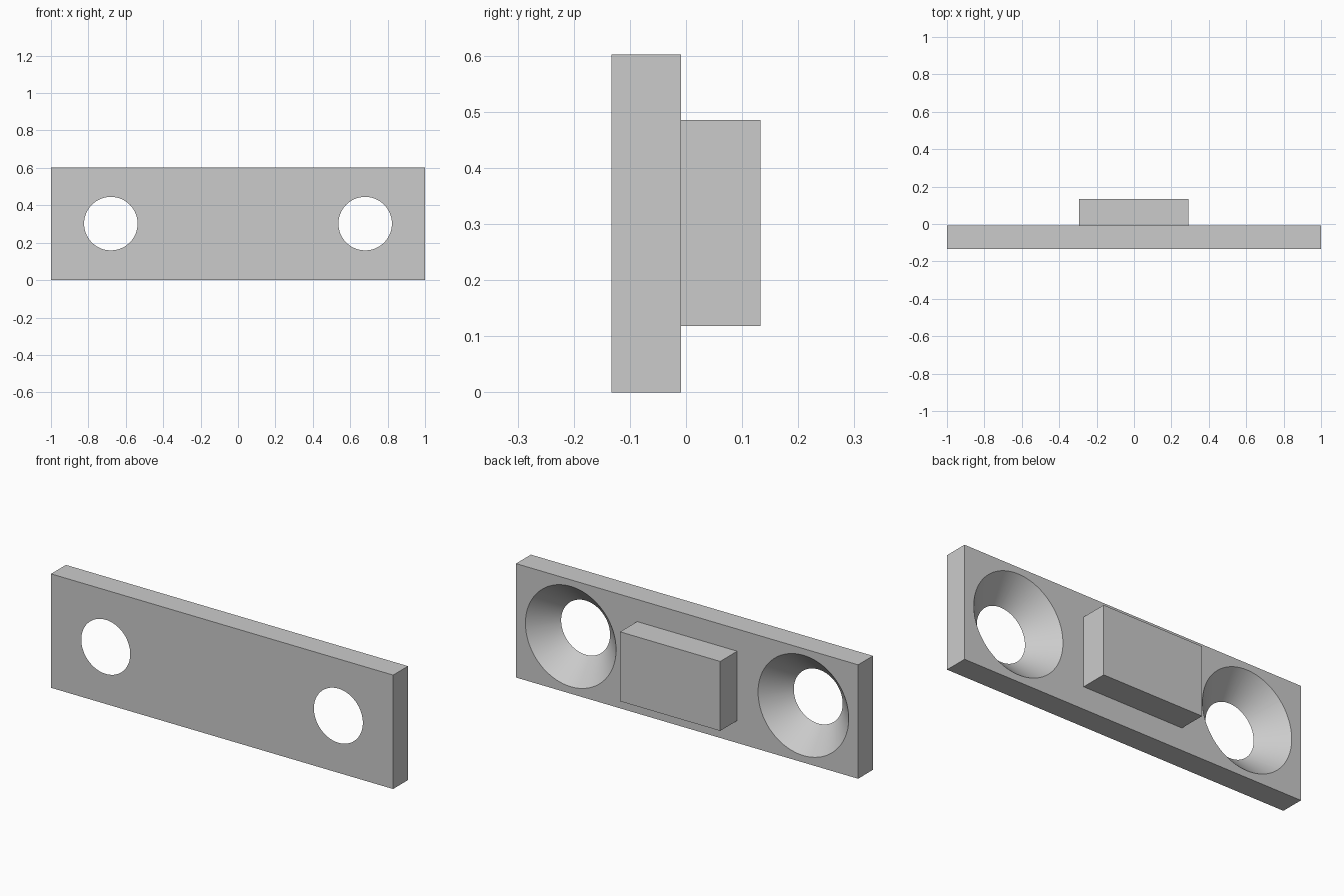
import bpy
import math

if "Cube" in bpy.data.objects:
    bpy.data.objects.remove(bpy.data.objects["Cube"], do_unlink=True)

FRONT, MID, BACK = -0.133, -0.009, 0.133
HEIGHT = 0.602
HOLE_X, HOLE_Z = 0.68, 0.302
R_FRONT, R_BACK = 0.143, 0.265

grey = bpy.data.materials.new("light grey")
grey.use_nodes = True
colour = (0.6, 0.6, 0.6, 1)
grey.diffuse_color = colour
grey.node_tree.nodes["Principled BSDF"].inputs["Base Color"].default_value = colour


def box(name, low, high):
    centre = [(a + b) / 2 for a, b in zip(low, high)]
    bpy.ops.mesh.primitive_cube_add(size=1, location=centre)
    obj = bpy.context.object
    obj.name = name
    obj.scale = [b - a for a, b in zip(low, high)]
    bpy.ops.object.transform_apply(location=False, rotation=False, scale=True)
    obj.data.materials.append(grey)
    return obj


# Mounting plate
plate = box("mounting_plate", (-1, FRONT, 0), (1, MID, HEIGHT))

# Countersunk screw holes, widening toward the back
slope = (R_BACK - R_FRONT) / (MID - FRONT)
margin = 0.02
for side, x in (("left", HOLE_X), ("right", -HOLE_X)):
    bpy.ops.mesh.primitive_cone_add(
        vertices=96,
        radius1=R_FRONT - slope * margin,
        radius2=R_BACK + slope * margin,
        depth=MID - FRONT + 2 * margin,
        location=(x, (FRONT + MID) / 2, HOLE_Z),
        rotation=(-math.pi / 2, 0, 0))
    cutter = bpy.context.object
    cutter.name = side + "_countersink_cutter"
    cutter.data.materials.append(grey)
    cut = plate.modifiers.new(side + "_countersink", "BOOLEAN")
    cut.operation = "DIFFERENCE"
    cut.solver = "EXACT"
    cut.object = cutter
    bpy.ops.object.select_all(action="DESELECT")
    plate.select_set(True)
    bpy.context.view_layer.objects.active = plate
    bpy.ops.object.modifier_apply(modifier=cut.name)
    bpy.data.objects.remove(cutter, do_unlink=True)

# Smooth hole walls with crisp rims
bpy.ops.object.shade_smooth_by_angle(angle=math.radians(30))

# Raised block on the back
box("back_block", (-0.293, MID, 0.118), (0.292, BACK, 0.485))
